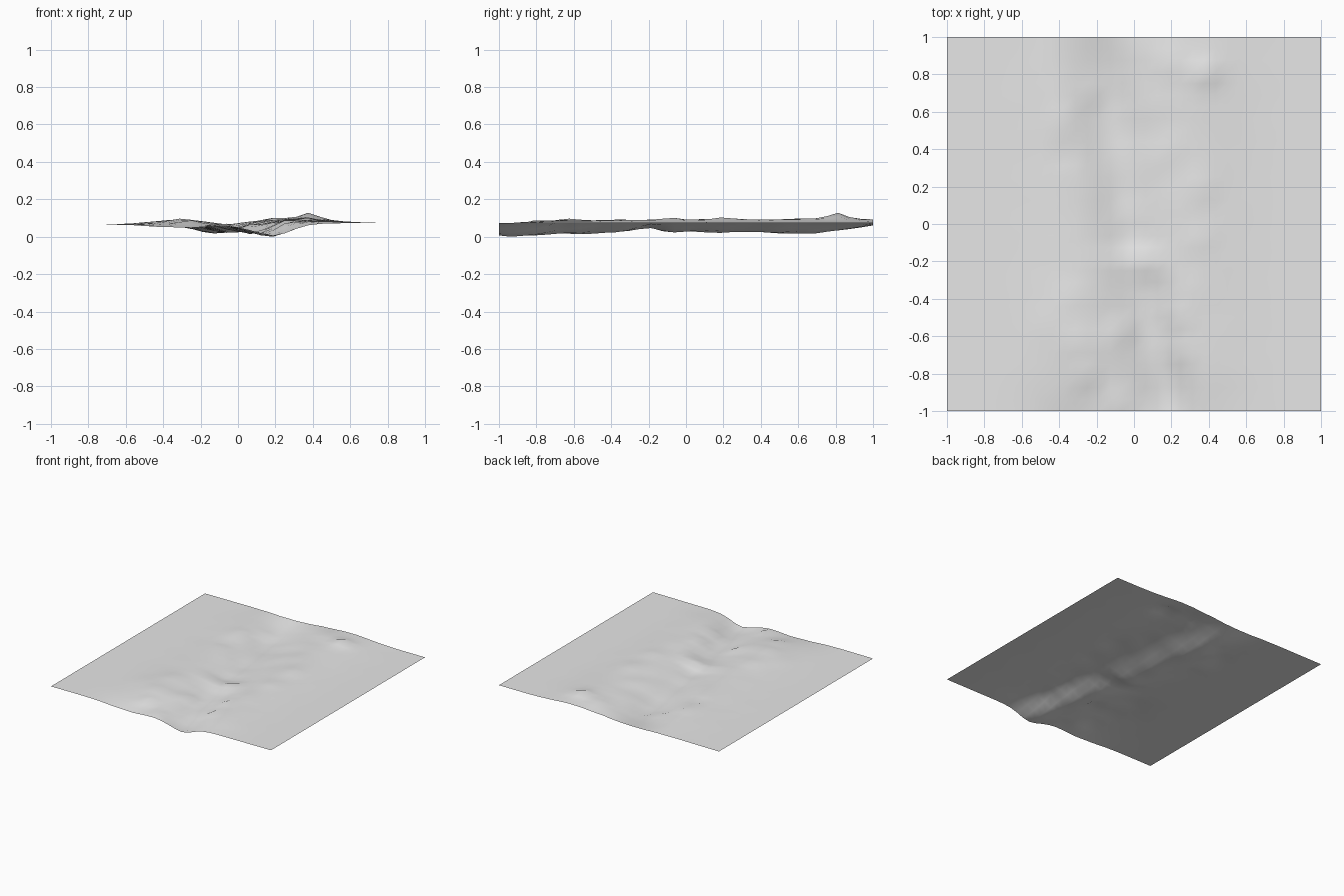
import bpy
import bmesh
from math import exp
from mathutils import Vector, noise

cube = bpy.data.objects.get("Cube")
if cube:
    bpy.data.objects.remove(cube, do_unlink=True)

CELLS = 32

# Profiles along the length (y): valley floor height, valley centre, bank strength
FLOOR = [(-1, .015), (-.92, .004), (-.7, .02), (-.35, .03), (-.2, .05), (-.08, .032),
         (.3, .031), (.5, .025), (.7, .022), (.85, .04), (1, .065)]
CENTRE = [(-1, .19), (-.75, .13), (-.3, .02), (.3, -.07), (.85, -.18), (1, -.22)]
LEFT_BANK = [(-1, -.02), (-.85, 0), (-.6, .022), (-.2, .014), (.3, .012), (.7, .018), (1, 0)]
RIGHT_BANK = [(-1, 0), (-.8, .016), (-.2, .02), (.4, .022), (.8, .028), (1, .022)]

# Mounds and hollows: x, y, radius, height
MOUNDS = [(.38, .81, .06, .032), (.18, .84, .08, .012), (.36, .2, .06, .012),
          (.36, -.08, .05, .012), (.06, -.21, .04, .015), (.24, -.5, .05, .015),
          (.24, -.69, .05, .015), (-.05, -.55, .05, .015), (-.08, -.93, .04, .02),
          (-.25, -.8, .06, .02), (-.3, -.65, .06, .012), (-.35, -.4, .05, .012),
          (-.22, .7, .05, .02), (-.37, .37, .04, -.014), (-.37, .58, .05, .012),
          (-.09, -.1, .04, -.01)]


def along(points, t):
    """Linear interpolation through a short profile."""
    for (a, va), (b, vb) in zip(points, points[1:]):
        if t <= b:
            return va + (vb - va) * (t - a) / (b - a)
    return points[-1][1]


def bell(distance, width):
    return exp(-(distance / width) ** 2)


def height(x, y):
    # Gently tilted plain with a bank on each side of the valley
    z = .075 + .005 * x
    z += along(LEFT_BANK, y) * bell(x + .3, .22)
    z += along(RIGHT_BANK, y) * bell(x - .33, .24)
    # Winding valley, steeper on its right side
    offset = x - along(CENTRE, y)
    w = bell(offset, .14 if offset > 0 else .17)
    z += (along(FLOOR, y) - z) * w
    # Rough ground near the valley, fading out to the flat edges
    rough = noise.noise(Vector((x * 7, y * 7, 3))) * bell(x, .42)
    z += .009 * rough
    for mx, my, r, h in MOUNDS:
        z += h * bell(x - mx, r) * bell(y - my, r)
    return z


# Terrain sheet
bm = bmesh.new()
bmesh.ops.create_grid(bm, x_segments=CELLS, y_segments=CELLS, size=1)
for v in bm.verts:
    v.co.z = height(v.co.x, v.co.y)
lowest = min(v.co.z for v in bm.verts)
for v in bm.verts:
    v.co.z -= lowest
for f in bm.faces:
    f.smooth = True
mesh = bpy.data.meshes.new("terrain")
bm.to_mesh(mesh)
bm.free()
terrain = bpy.data.objects.new("terrain", mesh)
bpy.context.collection.objects.link(terrain)

# Plain light grey ground
grey = bpy.data.materials.new("light grey")
grey.use_nodes = True
colour = (.8, .8, .8, 1)
grey.diffuse_color = colour
grey.node_tree.nodes["Principled BSDF"].inputs["Base Color"].default_value = colour
mesh.materials.append(grey)
